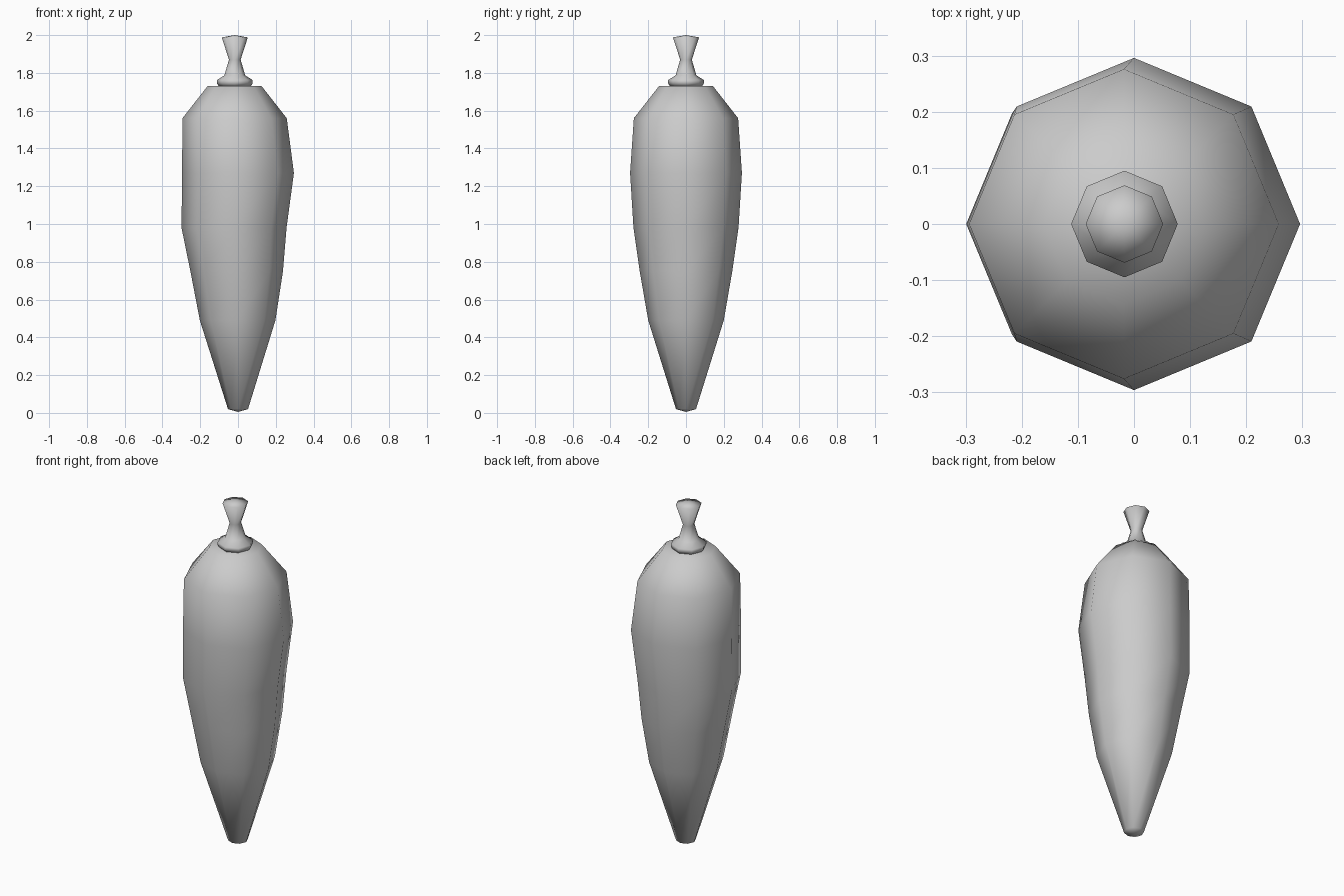
import bpy, bmesh
from math import cos, sin, pi

if "Cube" in bpy.data.objects:
    bpy.data.objects.remove(bpy.data.objects["Cube"])

SIDES = 8


def lathe(name, rings, bottom_z, top_z):
    """Octagonal rings (centre x, radius, z) skinned together, closed by a pole at each end."""
    bm = bmesh.new()
    loops = [[bm.verts.new((cx + r * cos(2 * pi * i / SIDES), r * sin(2 * pi * i / SIDES), z))
              for i in range(SIDES)] for cx, r, z in rings]
    low = bm.verts.new((rings[0][0], 0, bottom_z))
    high = bm.verts.new((rings[-1][0], 0, top_z))
    for i in range(SIDES):
        j = (i + 1) % SIDES
        for a, b in zip(loops, loops[1:]):
            bm.faces.new((a[i], a[j], b[j], b[i]))
        bm.faces.new((low, loops[0][j], loops[0][i]))
        bm.faces.new((high, loops[-1][i], loops[-1][j]))
    bmesh.ops.recalc_face_normals(bm, faces=bm.faces)
    for f in bm.faces:
        f.smooth = True
    mesh = bpy.data.meshes.new(name)
    bm.to_mesh(mesh)
    bm.free()
    obj = bpy.data.objects.new(name, mesh)
    bpy.context.collection.objects.link(obj)
    return obj


# Tapering, slightly crooked body
lathe("pepper_body", [
    (0, 0.053, 0.02), (-0.002, 0.20, 0.49), (-0.007, 0.245, 0.75), (-0.021, 0.278, 0.98),
    (0.0, 0.296, 1.27), (-0.018, 0.276, 1.56), (-0.018, 0.143, 1.73)], 0.005, 1.733)

# Flared stem with a collar at its foot
lathe("stem", [
    (-0.017, 0.085, 1.73), (-0.017, 0.095, 1.745), (-0.017, 0.095, 1.762), (-0.017, 0.055, 1.787),
    (-0.017, 0.031, 1.87), (-0.017, 0.069, 1.988)], 1.73, 2.0)
